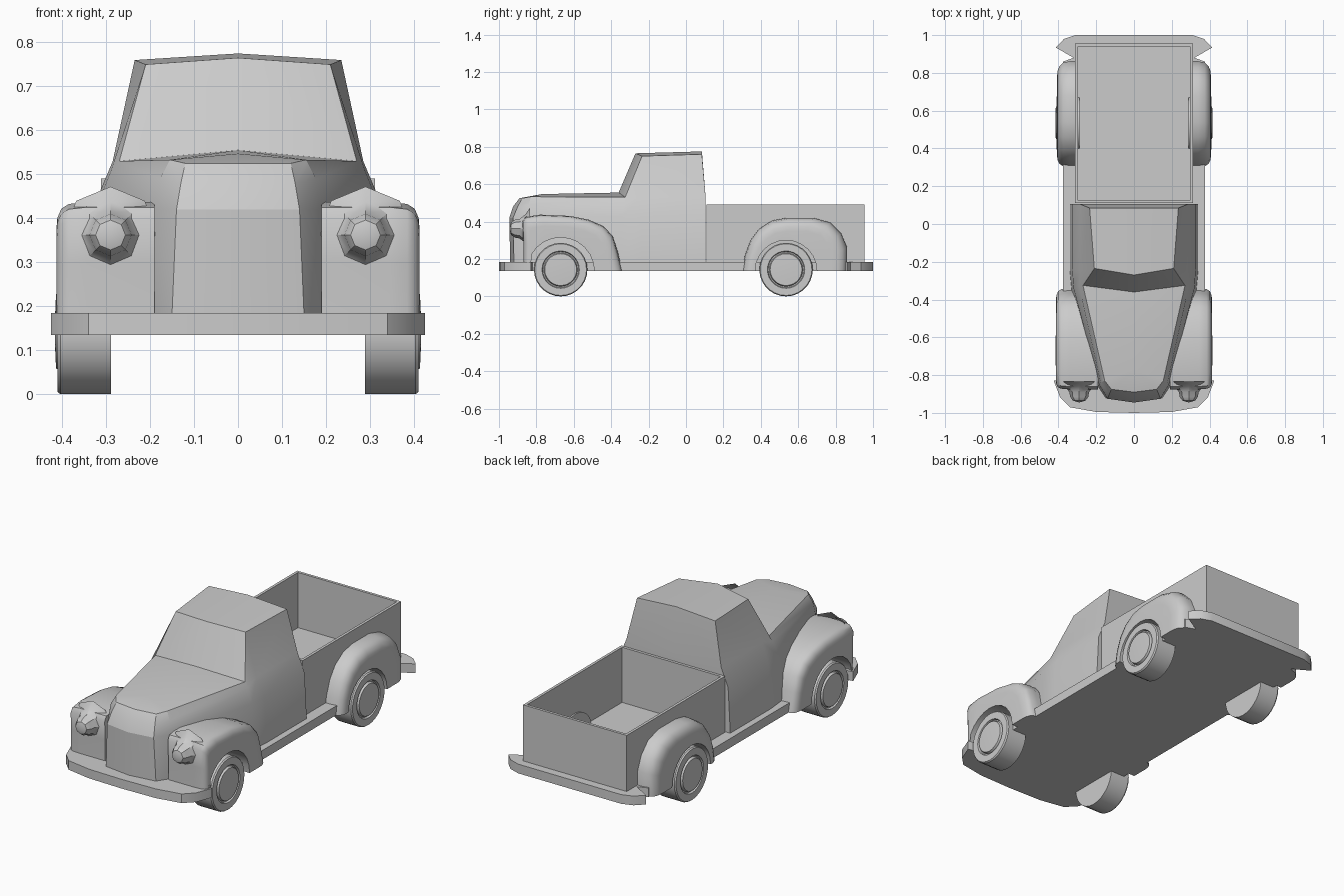
import bpy, bmesh, math

if "Cube" in bpy.data.objects:
    bpy.data.objects.remove(bpy.data.objects["Cube"], do_unlink=True)

paint = bpy.data.materials.new("plain_grey")
paint.use_nodes = True
GREY = (0.6, 0.6, 0.6, 1)
paint.diffuse_color = GREY
paint.node_tree.nodes["Principled BSDF"].inputs["Base Color"].default_value = GREY


def finish(bm, name, angle=30):
    """Clean the mesh, then link it as a shaded, painted object."""
    bmesh.ops.remove_doubles(bm, verts=bm.verts, dist=0.0005)
    bmesh.ops.recalc_face_normals(bm, faces=bm.faces)
    mesh = bpy.data.meshes.new(name)
    bm.to_mesh(mesh)
    bm.free()
    mesh.materials.append(paint)
    obj = bpy.data.objects.new(name, mesh)
    bpy.context.collection.objects.link(obj)
    bpy.ops.object.select_all(action='DESELECT')
    obj.select_set(True)
    bpy.context.view_layer.objects.active = obj
    bpy.ops.object.shade_smooth_by_angle(angle=math.radians(angle))
    return obj


def loft(bm, rings, closed):
    """Skin a list of equal-length point rings."""
    rows = [[bm.verts.new(p) for p in ring] for ring in rings]
    n = len(rows[0])
    for a, b in zip(rows, rows[1:]):
        for i in range(n if closed else n - 1):
            j = (i + 1) % n
            bm.faces.new((a[i], a[j], b[j], b[i]))
    return rows


def lathe(name, profile, centre, axis, steps):
    """Turn (radius, offset) points about the x or y axis."""
    bm = bmesh.new()
    rings = []
    for r, off in profile:
        ring = []
        for k in range(steps):
            t = 2 * math.pi * k / steps
            u, v = r * math.cos(t), r * math.sin(t)
            local = (off, u, v) if axis == 'x' else (u, off, v)
            ring.append([c + d for c, d in zip(centre, local)])
        rings.append(ring)
    loft(bm, rings, True)
    return finish(bm, name)


# Chassis slab with both bumpers
half = [(0.2, -0.995), (0.34, -0.97), (0.39, -0.92), (0.425, -0.83), (0.375, -0.82),
        (0.375, 0.86), (0.32, 0.88), (0.415, 0.935), (0.37, 0.98), (0.31, 1.0)]
outline = [(0, -1)] + half + [(-x, y) for x, y in reversed(half)]
bm = bmesh.new()
ends = loft(bm, [[(x, y, z) for x, y in outline] for z in (0.135, 0.185)], True)
for row in ends:
    bm.faces.new(row)
finish(bm, "chassis_and_bumpers")

# Hood and cab: stations of sill, side, belt, upper edge and centre points
stations = [
    [(0, -.94, .185), (0, -.945, .42), (0, -.925, .48), (0, -.89, .525), (0, -.89, .525)],
    [(.15, -.92, .185), (.14, -.925, .42), (.13, -.90, .48), (.12, -.875, .525), (0, -.89, .525)],
    [(.19, -.86, .185), (.185, -.85, .42), (.177, -.84, .49), (.155, -.83, .533), (0, -.77, .547)],
    [(.33, -.35, .185), (.32, -.34, .43), (.29, -.33, .505), (.27, -.325, .53), (0, -.36, .555)],
    [(.34, -.24, .185), (.327, -.24, .43), (.285, -.25, .53), (.21, -.235, .75), (0, -.27, .765)],
    [(.34, .105, .185), (.327, .105, .43), (.285, .105, .53), (.235, .085, .76), (0, .085, .775)],
    [(0, .105, .185), (0, .105, .43), (0, .105, .53), (0, .085, .775), (0, .085, .775)],
]
bm = bmesh.new()
for side in (1, -1):
    loft(bm, [[(side * x, y, z) for x, y, z in s] for s in stations], False)
bmesh.ops.remove_doubles(bm, verts=bm.verts, dist=0.0005)
bmesh.ops.dissolve_degenerate(bm, edges=bm.edges, dist=0.0005)
bmesh.ops.holes_fill(bm, edges=[e for e in bm.edges if e.is_boundary], sides=0)
finish(bm, "hood_and_cab", 22)

# Open cargo bed with thin walls
X, Y0, Y1, T = 0.312, 0.11, 0.955, 0.015


def rectangle(inset, z):
    x, a, b = X - inset, Y0 + inset, Y1 - inset
    return [(-x, a, z), (x, a, z), (x, b, z), (-x, b, z)]


bm = bmesh.new()
rows = loft(bm, [rectangle(0, 0.18), rectangle(0, 0.49),
                 rectangle(T, 0.49), rectangle(T, 0.19)], True)
bm.faces.new(rows[-1])
bm.faces.new(rows[0])
finish(bm, "cargo_bed")


# Fenders: an arched side profile lofted outward with a rounded shoulder
def fender(name, side, crown, hub_y, arch_r, layers):
    arch = []
    for k in range(13):
        t = math.pi * k / 12
        arch.append((hub_y + arch_r * math.cos(t), 0.135 + arch_r * math.sin(t)))
    rings = []
    for x, s in layers:
        ring = [(side * x, hub_y + (y - hub_y) * s, 0.135 + (z - 0.135) * s) for y, z in crown]
        rings.append(ring + [(side * x, y, z) for y, z in arch])
    bm = bmesh.new()
    rows = loft(bm, rings, True)
    bm.faces.new(rows[0])
    bm.faces.new(rows[-1])
    finish(bm, name, 40)


front_crown = [(-.87, .135), (-.87, .30), (-.875, .40), (-.86, .425), (-.78, .437), (-.62, .43),
               (-.52, .41), (-.44, .375), (-.39, .32), (-.365, .24), (-.34, .135)]
rear_crown = [(.30, .135), (.315, .22), (.345, .30), (.39, .36), (.46, .405), (.54, .42),
              (.68, .42), (.77, .395), (.83, .335), (.862, .26), (.862, .135)]
front_layers = [(.19, 1), (.345, 1), (.385, .985), (.402, .95), (.411, .88), (.413, .80)]
rear_layers = [(.30, 1), (.34, 1), (.375, .975), (.395, .92), (.405, .84), (.407, .75)]

# Wheel section: tread, sidewall, rim groove and hub cap
tyre = [(0, -.125), (.143, -.125), (.143, -.01), (.138, -.003), (.1, -.003),
        (.096, -.014), (.09, -.014), (.085, 0), (.04, .002), (0, .002)]

# Headlight section: flared socket and domed lens
lamp = [(.11, .02), (.075, -.005), (.052, -.035), (.048, -.06), (.034, -.08), (0, -.09)]

for side, label in ((1, "left"), (-1, "right")):
    fender("front_fender_" + label, side, front_crown, -0.67, 0.18, front_layers)
    fender("rear_fender_" + label, side, rear_crown, 0.535, 0.165, rear_layers)
    for end, y in (("front", -0.67), ("rear", 0.535)):
        lathe(end + "_wheel_" + label, [(r, side * d) for r, d in tyre],
              (side * 0.414, y, 0.143), 'x', 28)
    lathe("headlight_" + label, lamp, (side * 0.29, -0.855, 0.362), 'y', 8)
